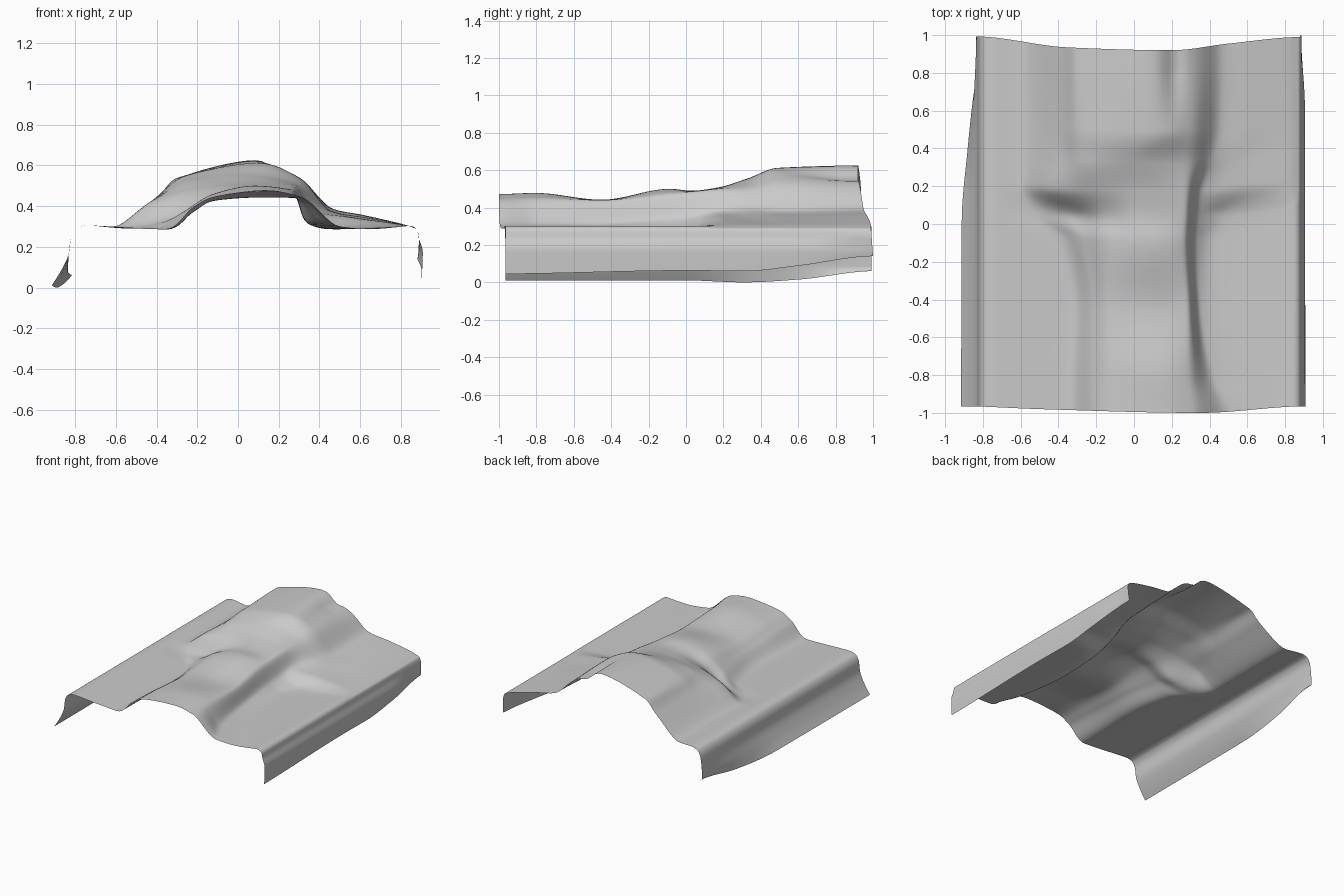
import bpy, math

if "Cube" in bpy.data.objects:
    bpy.data.objects.remove(bpy.data.objects["Cube"])

def curve(ks, vs, t):
    """Smooth interpolation of values vs at knots ks (clamped cubic)."""
    n = len(ks)
    t = min(max(t, ks[0]), ks[-1])
    i = 0
    while i < n - 2 and t > ks[i + 1]:
        i += 1

    def slope(j):
        if j == 0 or j == n - 1:
            return 0.0 if n > 10 else 0.3 * (vs[min(j + 1, n - 1)] - vs[max(j - 1, 0)])
        a = (vs[j] - vs[j - 1]) / (ks[j] - ks[j - 1])
        b = (vs[j + 1] - vs[j]) / (ks[j + 1] - ks[j])
        # flat at turning points so folds never overshoot
        return 0.0 if a * b <= 0 else 2 * a * b / (a + b)

    h = ks[i + 1] - ks[i]
    s = (t - ks[i]) / h
    return ((2*s**3 - 3*s**2 + 1) * vs[i] + (s**3 - 2*s**2 + s) * h * slope(i)
            + (3*s**2 - 2*s**3) * vs[i + 1] + (s**3 - s**2) * h * slope(i + 1))

# cross-sections of the covered hump, front to back: left base ... right outer fold
sections = {
    -1.0: [(-.36, .287), (-.22, .395), (-.12, .445), (.15, .472), (.31, .445), (.50, .30), (.66, .287)],
    -.80: [(-.36, .287), (-.22, .39), (-.12, .445), (.13, .478), (.29, .45), (.42, .305), (.58, .287)],
    -.43: [(-.35, .285), (-.22, .37), (-.12, .425), (.10, .442), (.28, .44), (.35, .31), (.48, .286)],
    -.05: [(-.42, .288), (-.27, .37), (-.12, .46), (.08, .50), (.265, .475), (.33, .335), (.45, .288)],
    .07: [(-.54, .29), (-.33, .335), (-.15, .435), (.05, .49), (.265, .485), (.34, .345), (.50, .295)],
    .22: [(-.61, .30), (-.42, .42), (-.20, .485), (.05, .508), (.27, .50), (.36, .375), (.55, .345)],
    .38: [(-.61, .30), (-.40, .44), (-.24, .53), (.02, .555), (.28, .51), (.42, .385), (.60, .34)],
    .55: [(-.61, .30), (-.40, .44), (-.28, .54), (.09, .612), (.30, .54), (.46, .375), (.62, .345)],
    1.0: [(-.61, .30), (-.40, .445), (-.28, .54), (.08, .625), (.32, .515), (.47, .385), (.62, .355)],
}
ys = list(sections)

def outline(y):
    """Whole cross-section at depth y, from left hem to right hem."""
    hump = [tuple(curve(ys, [sections[k][i][a] for k in ys], y) for a in (0, 1)) for i in range(7)]
    hem_x = curve([-1, 0, .4, .6, 1], [-.915, -.912, -.88, -.86, -.815], y)
    hem_z = curve([-1, 0, .3, .6, 1], [.010, .010, 0, .015, .06], y)
    right_z = curve([-1, 0, .3, .6, 1], [.045, .063, .06, .09, .14], y)
    right_x = curve([-1, .6, 1], [.907, .905, .885], y)
    left = [(hem_x, hem_z), (hem_x * .35 - .55, .08), (-.83, .17), (-.818, .25),
            (-.785, .295), (-.73, .305)]
    right = [(.84, .302), (.878, .283), (.888, .24), (right_x, .17), (right_x - .005, right_z)]
    return left + hump + right

# loft the sheet as a smooth grid
ROWS, PER = 120, 8
verts, faces = [], []
for r in range(ROWS + 1):
    t = r / ROWS
    pts = outline(2 * t - 1)
    ids = list(range(len(pts)))
    cols = (len(pts) - 1) * PER + 1
    for c in range(cols):
        x = curve(ids, [p[0] for p in pts], c / PER)
        z = curve(ids, [p[1] for p in pts], c / PER)
        # wavy front and back hems
        y0 = curve([-.9, -.5, .35, .9], [-.965, -.98, -1.0, -.965], x)
        y1 = curve([-.83, -.35, .2, .5, .88], [.993, .935, .92, .955, .99], x)
        if x > .8 and z < .28:
            y1 += (.28 - z) * .07
        y = y0 + (y1 - y0) * t
        # small creases in the upper part
        up = min(max((y - .5) / .3, 0), 1)
        z -= .035 * up * math.exp(-((x - .21) / .05) ** 2)
        z += .012 * up * math.exp(-((x + .32) / .04) ** 2)
        verts.append((x, y, z))
for r in range(ROWS):
    for c in range(cols - 1):
        a = r * cols + c
        faces.append((a, a + 1, a + cols + 1, a + cols))

mesh = bpy.data.meshes.new("draped_blanket")
mesh.from_pydata(verts, [], faces)
mesh.polygons.foreach_set("use_smooth", [True] * len(mesh.polygons))
mesh.update()
blanket = bpy.data.objects.new("draped_blanket", mesh)
bpy.context.collection.objects.link(blanket)
